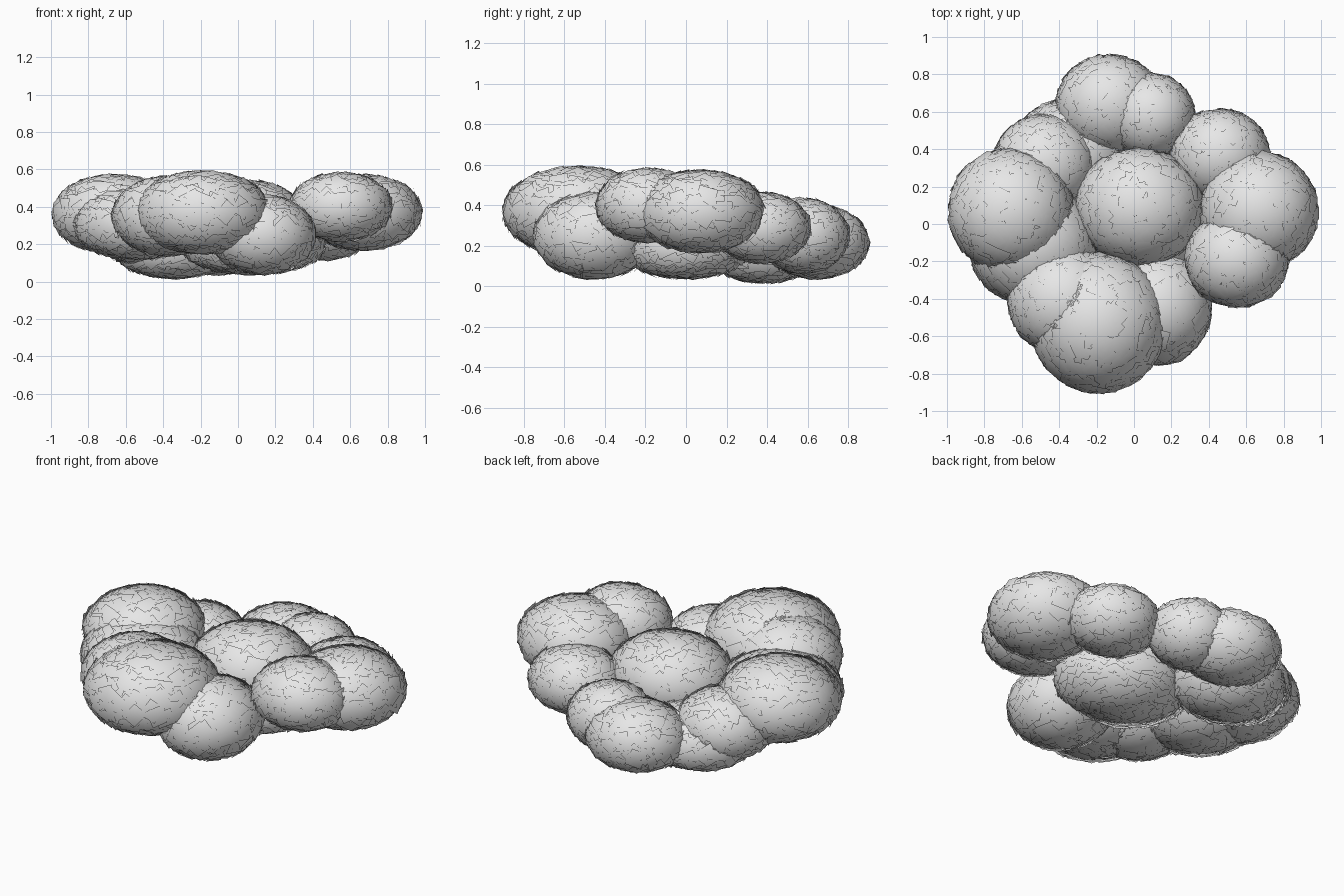
import bpy, math, random
from mathutils import Vector, Matrix

random.seed(4)
old = bpy.data.objects.get("Cube")
if old:
    bpy.data.objects.remove(old, do_unlink=True)

grey = bpy.data.materials.new("soft_grey")
grey.use_nodes = True
grey.diffuse_color = (0.8, 0.8, 0.8, 1)
grey.node_tree.nodes["Principled BSDF"].inputs["Base Color"].default_value = grey.diffuse_color

# Puffs: name, centre, radii
PUFFS = [
    ("front_puff", (-.19, -.53, .37), (.36, .37, .22)),
    ("front_left_puff", (-.37, -.41, .35), (.30, .29, .21)),
    ("front_low_puff", (.13, -.45, .25), (.28, .30, .21)),
    ("side_puff", (-.66, .07, .36), (.33, .33, .21)),
    ("side_low_puff", (-.54, -.11, .31), (.34, .32, .19)),
    ("back_side_puff", (-.48, .32, .26), (.27, .26, .18)),
    ("back_low_puff", (-.34, .38, .18), (.32, .28, .16)),
    ("back_puff", (-.13, .64, .22), (.28, .26, .18)),
    ("back_inner_puff", (.09, .58, .25), (.23, .22, .18)),
    ("middle_puff", (.03, .09, .33), (.34, .31, .21)),
    ("middle_low_puff", (.08, .0, .20), (.38, .32, .16)),
    ("far_puff", (.67, .07, .37), (.31, .31, .20)),
    ("far_front_puff", (.55, -.19, .40), (.27, .25, .18)),
    ("far_back_puff", (.46, .37, .29), (.26, .24, .17)),
]


def buried(p, own):
    """True when a point lies well inside another puff."""
    return any(n != own and sum(((p[i] - c[i]) / r[i]) ** 2 for i in range(3)) < .72
               for n, c, r in PUFFS)


def make_object(name, verts, faces, normals):
    """Mesh whose shading follows the rounded puff rather than each plate."""
    mesh = bpy.data.meshes.new(name)
    mesh.from_pydata(verts, [], faces)
    mesh.materials.append(grey)
    mesh.polygons.foreach_set("use_smooth", [True] * len(faces))
    mesh.normals_split_custom_set_from_vertices(normals)
    obj = bpy.data.objects.new(name, mesh)
    bpy.context.collection.objects.link(obj)


def plated_shell(name, centre, radii):
    """Overlapping square plates spread evenly over a flattened ball."""
    c, r = Vector(centre), Vector(radii)
    verts, faces, normals = [], [], []
    count = int(5500 * r.x * r.y)
    for k in range(count):
        z = 1 - 2 * (k + .5) / count
        a = k * math.pi * (3 - math.sqrt(5)) + random.uniform(-.1, .1)
        ring = math.sqrt(1 - z * z)
        unit = Vector((ring * math.cos(a), ring * math.sin(a), z))
        p = c + unit * r * random.uniform(.97, 1.01)
        if buried(p, name):
            continue
        slope = Vector([unit[i] / r[i] for i in range(3)]).normalized()
        tilt = Vector([random.gauss(0, .03) for _ in range(3)])
        facing = slope * .6 + unit * .4 + tilt
        turn = facing.to_track_quat('Z', 'Y').to_matrix() @ Matrix.Rotation(random.uniform(0, 6.28), 3, 'Z')
        w, h = random.uniform(.035, .055), random.uniform(.035, .055)
        start = len(verts)
        for sx, sy in ((-1, -1), (1, -1), (1, 1), (-1, 1)):
            q = p + turn @ Vector((sx * w, sy * h, 0))
            verts.append(q)
            normals.append(Vector([(q[i] - c[i]) / r[i] for i in range(3)]).normalized())
        faces.append(range(start, start + 4))
    make_object(name, verts, faces, normals)


for puff in PUFFS:
    plated_shell(*puff)
